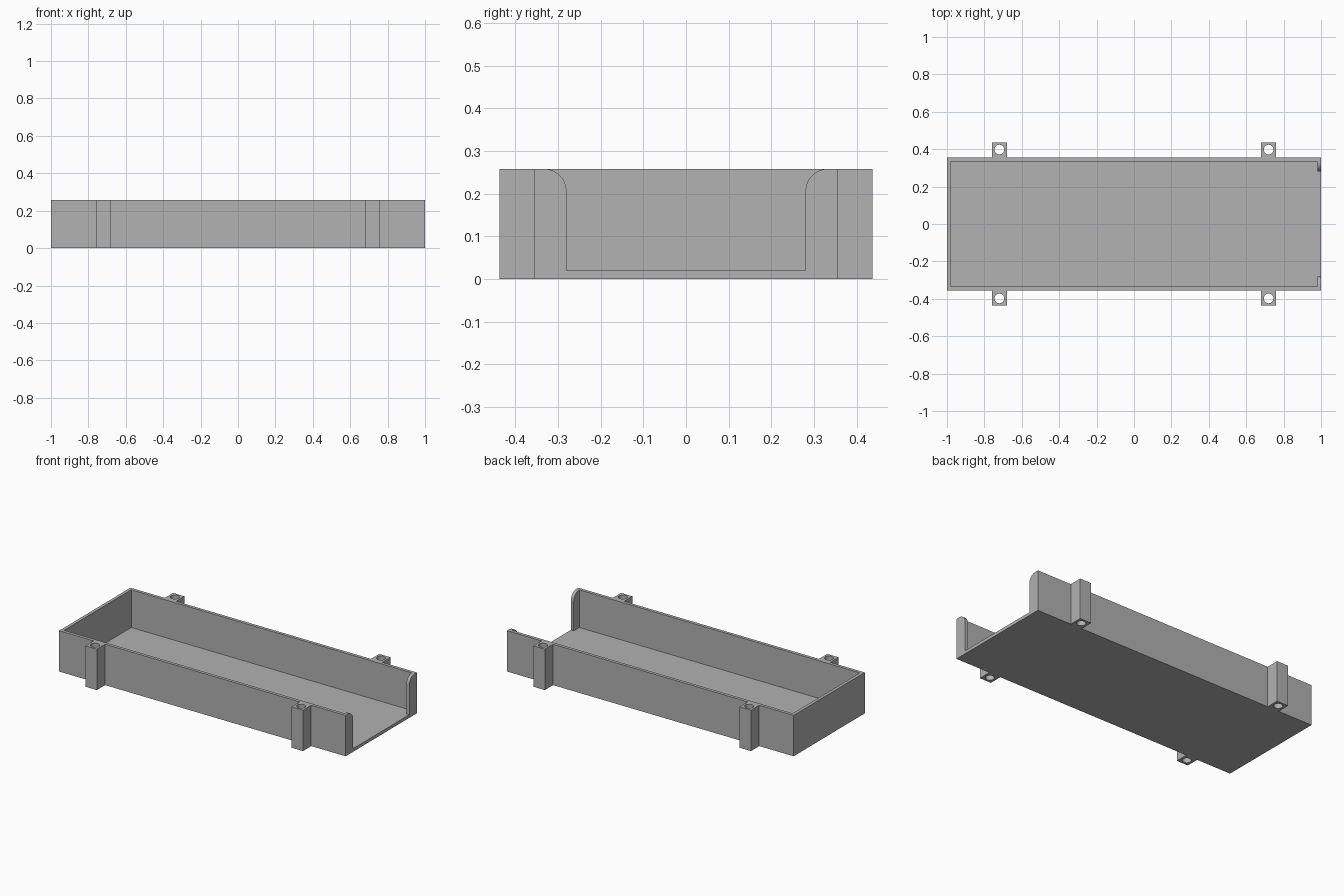
import bpy, bmesh
from math import pi, sin, cos
from mathutils import Matrix

cube = bpy.data.objects.get("Cube")
if cube:
    bpy.data.objects.remove(cube, do_unlink=True)

grey = bpy.data.materials.new("plain grey")
grey.use_nodes = True
colour = (0.445, 0.445, 0.445, 1)
grey.diffuse_color = colour
grey.node_tree.nodes["Principled BSDF"].inputs["Base Color"].default_value = colour

# Main dimensions
LENGTH, HALF_W, HEIGHT, WALL = 1.0, 0.355, 0.258, 0.02
OPEN_Y, ROUND = 0.28, 0.052
LUG_X, LUG_HALF, LUG_OUT = 0.72, 0.04, 0.437
HOLE_Y, HOLE_R = 0.398, 0.026


def arc(cx, cy, r, start, end, steps):
    return [(cx + r * cos(start + (end - start) * i / steps),
             cy + r * sin(start + (end - start) * i / steps)) for i in range(steps + 1)]


def rect(u0, u1, v0, v1):
    return [(u0, v0), (u1, v0), (u1, v1), (u0, v1)]


def prism(name, loops, axis, lo, hi):
    """Fill the outline (further loops are holes) and extrude along x or z."""
    def place(u, v, w):
        return (w, u, v) if axis == "x" else (u, v, w)
    bm = bmesh.new()
    edges = []
    for loop in loops:
        verts = [bm.verts.new(place(u, v, lo)) for u, v in loop]
        edges += [bm.edges.new((a, b)) for a, b in zip(verts, verts[1:] + verts[:1])]
    bmesh.ops.triangle_fill(bm, edges=edges, use_beauty=True)
    result = bmesh.ops.extrude_face_region(bm, geom=bm.faces[:], use_keep_orig=True)
    moved = [g for g in result["geom"] if isinstance(g, bmesh.types.BMVert)]
    bmesh.ops.translate(bm, verts=moved, vec=place(0, 0, hi - lo))
    bmesh.ops.recalc_face_normals(bm, faces=bm.faces[:])
    bmesh.ops.dissolve_limit(bm, angle_limit=0.01, verts=bm.verts[:], edges=bm.edges[:])
    mesh = bpy.data.meshes.new(name)
    bm.to_mesh(mesh)
    bm.free()
    mesh.materials.append(grey)
    obj = bpy.data.objects.new(name, mesh)
    bpy.context.collection.objects.link(obj)
    bpy.ops.object.select_all(action="DESELECT")
    obj.select_set(True)
    bpy.context.view_layer.objects.active = obj
    bpy.ops.object.shade_smooth_by_angle()
    return obj


def mirrored(half):
    """Complete a symmetric outline from its +y half."""
    return half + [(-y, z) for y, z in reversed(half)]


# Floor and long side walls as one channel
inner = HALF_W - WALL
channel = mirrored([(HALF_W, 0), (HALF_W, HEIGHT), (inner, HEIGHT), (inner, WALL)])
prism("tray_channel", [channel], "x", WALL - LENGTH, LENGTH - WALL)

# Closed end wall
prism("closed_end_wall", [rect(-HALF_W, HALF_W, 0, HEIGHT)], "x", -LENGTH, WALL - LENGTH)

# Open end: low sill with a rounded return on each side
rounding = arc(OPEN_Y + ROUND, HEIGHT - ROUND, ROUND, pi / 2, pi, 16)
opening = mirrored([(HALF_W, 0), (HALF_W, HEIGHT)] + rounding + [(OPEN_Y, WALL)])
prism("open_end_frame", [opening], "x", LENGTH - WALL, LENGTH)

# Full-height screw lugs with vertical through holes
for side, sy in (("front", -1), ("back", 1)):
    for end, sx in (("right", -1), ("left", 1)):
        x = sx * LUG_X
        outline = rect(x - LUG_HALF, x + LUG_HALF, sy * HALF_W, sy * LUG_OUT)
        hole = arc(x, sy * HOLE_Y, HOLE_R, 0, 2 * pi, 32)[:-1]
        prism(f"{side}_{end}_screw_lug", [outline, hole], "z", 0, HEIGHT)
